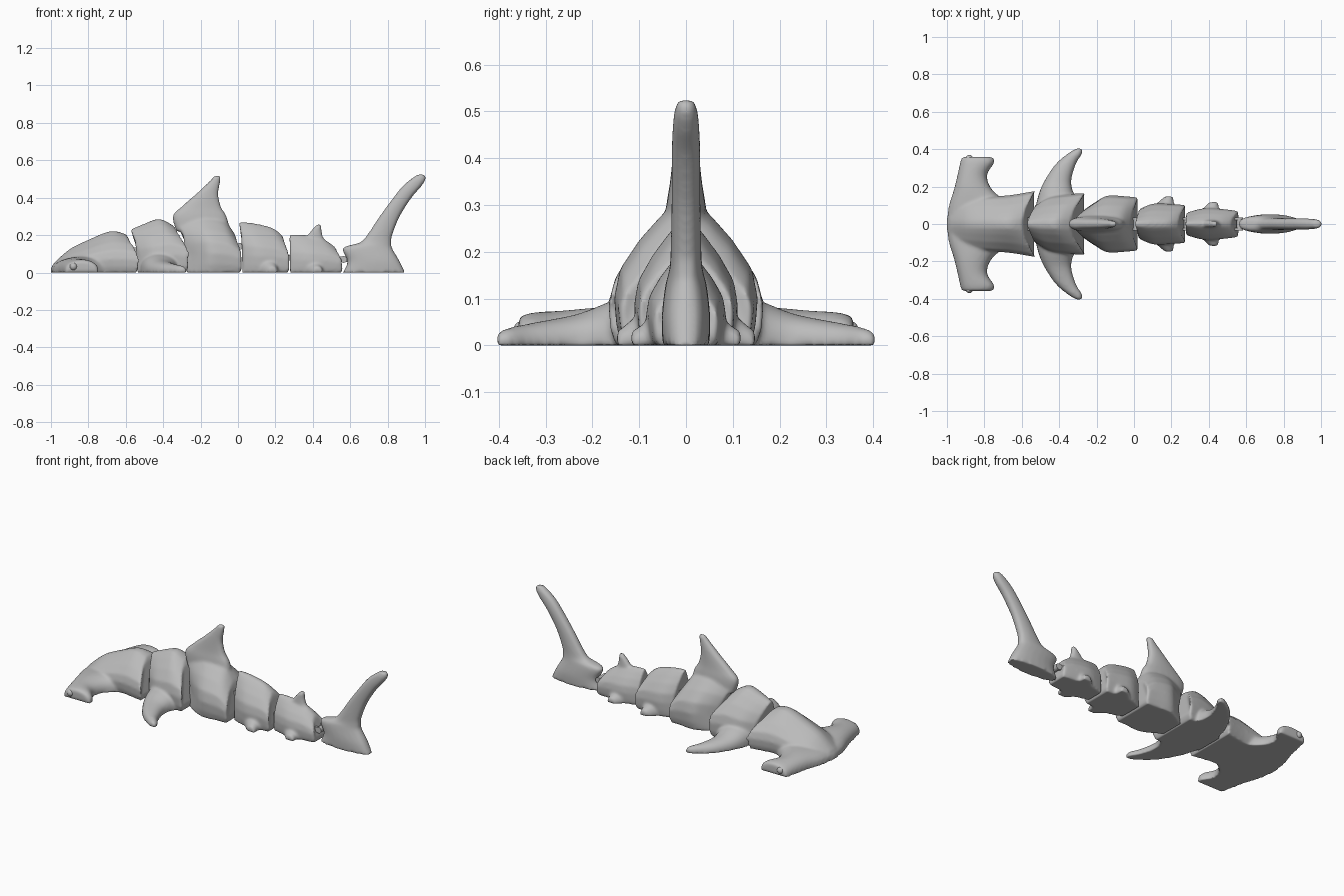
import bpy, bmesh
from math import sin, cos, pi, copysign
from mathutils import Vector

if "Cube" in bpy.data.objects:
    bpy.data.objects.remove(bpy.data.objects["Cube"])

grey = bpy.data.materials.new("matte_grey")
grey.use_nodes = True
grey.diffuse_color = (0.5, 0.5, 0.5, 1)
grey.node_tree.nodes["Principled BSDF"].inputs["Base Color"].default_value = (0.5, 0.5, 0.5, 1)

# Half cross-section of the body: (width share, height share, sweep share)
BELL = [(0.9, 0, 0.75), (0.97, 0.14, 0.9), (1, 0.33, 1), (0.92, 0.53, 0.85),
        (0.65, 0.73, 0.5), (0.36, 0.89, 0.2), (0.16, 0.98, 0.05)]


def smooth_rows(rows, steps=4):
    """Catmull-Rom interpolation between the control rows."""
    rows = [Vector(r) for r in rows]
    out = []
    for i in range(len(rows) - 1):
        p0, p1, p2 = rows[max(i - 1, 0)], rows[i], rows[i + 1]
        p3 = rows[min(i + 2, len(rows) - 1)]
        for k in range(steps):
            t = k / steps
            out.append(p1 + (p2 - p0) * (t / 2) + (2 * p0 - 5 * p1 + 4 * p2 - p3) * (t * t / 2)
                       + (3 * p1 - p0 - 3 * p2 + p3) * (t ** 3 / 2))
    return out + [rows[-1]]


def loft(bm, rings):
    """Skin closed rings and cap both ends."""
    loops = [[bm.verts.new(p) for p in ring] for ring in rings]
    n = len(loops[0])
    for a, b in zip(loops, loops[1:]):
        for i in range(n):
            j = (i + 1) % n
            bm.faces.new((a[i], a[j], b[j], b[i]))
    bm.faces.new(loops[0])
    bm.faces.new(loops[-1])


def body(bm, rows):
    """Rows: x at the ridge, half width, height, backward sweep of the sides."""
    rings = []
    for x, w, h, s in smooth_rows(rows):
        right = [(x + s * f, w * a, h * b) for a, b, f in BELL]
        left = [(px, -py, pz) for px, py, pz in reversed(right)]
        rings.append(right + [(x, 0, h)] + left)
    loft(bm, rings)


def flat_fin(bm, rows, sides=(1, -1)):
    """Rows: y, front x, back x, height. Flat underneath, one fin per side."""
    for side in sides:
        rings = []
        for y, xf, xb, h in smooth_rows(rows):
            mid, half = (xf + xb) / 2, (xb - xf) / 2
            rings.append([(mid - half * cos(pi * i / 12), side * y, h * sin(pi * i / 12) ** 0.7)
                          for i in range(13)])
        loft(bm, rings)


def upright_fin(bm, rows):
    """Rows: z, front x, back x, half thickness."""
    rings = []
    for z, xf, xb, t in smooth_rows(rows):
        mid, half = (xf + xb) / 2, (xb - xf) / 2
        ring = []
        for i in range(20):
            a = 2 * pi * i / 20
            ring.append((mid - half * cos(a), copysign(t * abs(sin(a)) ** 0.7, sin(a)), z))
        rings.append(ring)
    loft(bm, rings)


def make(name, bm, blend=True):
    bmesh.ops.recalc_face_normals(bm, faces=bm.faces)
    mesh = bpy.data.meshes.new(name)
    bm.to_mesh(mesh)
    bm.free()
    mesh.materials.append(grey)
    ob = bpy.data.objects.new(name, mesh)
    bpy.context.collection.objects.link(ob)
    if blend:  # fuse the lofts into one soft form
        rm = ob.modifiers.new("Fuse", 'REMESH')
        rm.mode = 'VOXEL'
        rm.voxel_size = 0.008
        rm.use_smooth_shade = True
        sm = ob.modifiers.new("Soften", 'SMOOTH')
        sm.factor = 0.5
        sm.iterations = 7
    return ob


# Head with its wide hammer
bm = bmesh.new()
body(bm, [(-0.985, 0.10, 0.05, 0), (-0.9, 0.13, 0.125, 0), (-0.8, 0.145, 0.175, 0),
          (-0.68, 0.155, 0.222, 0.02), (-0.6, 0.178, 0.205, 0.075)])
flat_fin(bm, [(0, -1.005, -0.62, 0.08), (0.1, -0.99, -0.66, 0.085), (0.18, -0.965, -0.755, 0.082),
              (0.26, -0.945, -0.785, 0.075), (0.33, -0.93, -0.745, 0.07), (0.358, -0.92, -0.755, 0.06)])
make("head", bm)

# Eyes on the hammer tips
for side, label in ((1, "left"), (-1, "right")):
    bm = bmesh.new()
    bmesh.ops.create_uvsphere(bm, u_segments=20, v_segments=12, radius=0.021)
    bmesh.ops.translate(bm, verts=bm.verts, vec=(-0.88, side * 0.348, 0.032))
    for f in bm.faces:
        f.smooth = True
    make(label + "_eye", bm, False)

# Chest with pectoral fins
bm = bmesh.new()
body(bm, [(-0.575, 0.10, 0.23, 0.05), (-0.5, 0.145, 0.262, 0.05),
          (-0.42, 0.16, 0.287, 0.08), (-0.345, 0.168, 0.25, 0.09)])
flat_fin(bm, [(0.08, -0.53, -0.28, 0.12), (0.16, -0.51, -0.32, 0.095), (0.23, -0.48, -0.335, 0.068),
              (0.32, -0.42, -0.31, 0.05), (0.38, -0.35, -0.275, 0.038), (0.405, -0.305, -0.28, 0.025)])
make("chest", bm)

# Middle with the dorsal fin
bm = bmesh.new()
body(bm, [(-0.335, 0.08, 0.28, 0.08), (-0.27, 0.12, 0.30, 0.07), (-0.18, 0.152, 0.31, 0.04),
          (-0.08, 0.148, 0.285, 0.04), (-0.02, 0.142, 0.21, 0.045)])
upright_fin(bm, [(0.22, -0.33, -0.04, 0.05), (0.3, -0.35, -0.06, 0.042), (0.35, -0.305, -0.09, 0.034),
                 (0.42, -0.225, -0.105, 0.027), (0.48, -0.16, -0.096, 0.02), (0.518, -0.125, -0.092, 0.014)])
make("middle", bm)

# Hip with pelvic fins
bm = bmesh.new()
body(bm, [(0.005, 0.08, 0.272, 0.025), (0.08, 0.11, 0.264, 0.03),
          (0.18, 0.105, 0.24, 0.045), (0.235, 0.102, 0.20, 0.045)])
flat_fin(bm, [(0.06, 0.06, 0.22, 0.1), (0.11, 0.12, 0.215, 0.06), (0.148, 0.165, 0.208, 0.03)])
make("hip", bm)

# Tail base with small fins
bm = bmesh.new()
body(bm, [(0.275, 0.06, 0.205, 0.005), (0.36, 0.085, 0.2, 0.02),
          (0.45, 0.078, 0.182, 0.045), (0.515, 0.068, 0.14, 0.05)])
flat_fin(bm, [(0.04, 0.33, 0.46, 0.08), (0.085, 0.37, 0.455, 0.05), (0.118, 0.405, 0.45, 0.03)])
upright_fin(bm, [(0.16, 0.345, 0.47, 0.024), (0.205, 0.375, 0.45, 0.02), (0.256, 0.42, 0.447, 0.015)])
make("tail_base", bm)

# Tail fin
bm = bmesh.new()
upright_fin(bm, [(0, 0.56, 0.895, 0.05), (0.06, 0.585, 0.865, 0.052), (0.13, 0.56, 0.825, 0.044),
                 (0.16, 0.65, 0.82, 0.036), (0.2, 0.69, 0.825, 0.033), (0.3, 0.757, 0.865, 0.031),
                 (0.4, 0.83, 0.928, 0.031), (0.46, 0.878, 0.98, 0.029), (0.5, 0.925, 1.004, 0.025),
                 (0.524, 0.96, 0.998, 0.017)])
make("tail_fin", bm)

# Hinges: a cross pin held by a tab from the part behind
for i, (x, z) in enumerate([(-0.57, 0.12), (-0.32, 0.13), (0.01, 0.14), (0.285, 0.08), (0.565, 0.07)]):
    bm = bmesh.new()
    pin = bmesh.ops.create_cone(bm, cap_ends=True, segments=24, radius1=0.018, radius2=0.018, depth=0.07)["verts"]
    for v in pin:
        v.co = Vector((x + v.co.x, v.co.z, z + v.co.y))
    for y, shift in ((0, 0.03), (0.028, -0.03), (-0.028, -0.03)):
        tab = bmesh.ops.create_cube(bm, size=1)["verts"]
        for v in tab:
            v.co = Vector((x + shift + v.co.x * 0.06, y + v.co.y * 0.014, z + v.co.z * 0.03))
    make(f"hinge_{i + 1}", bm, False)
